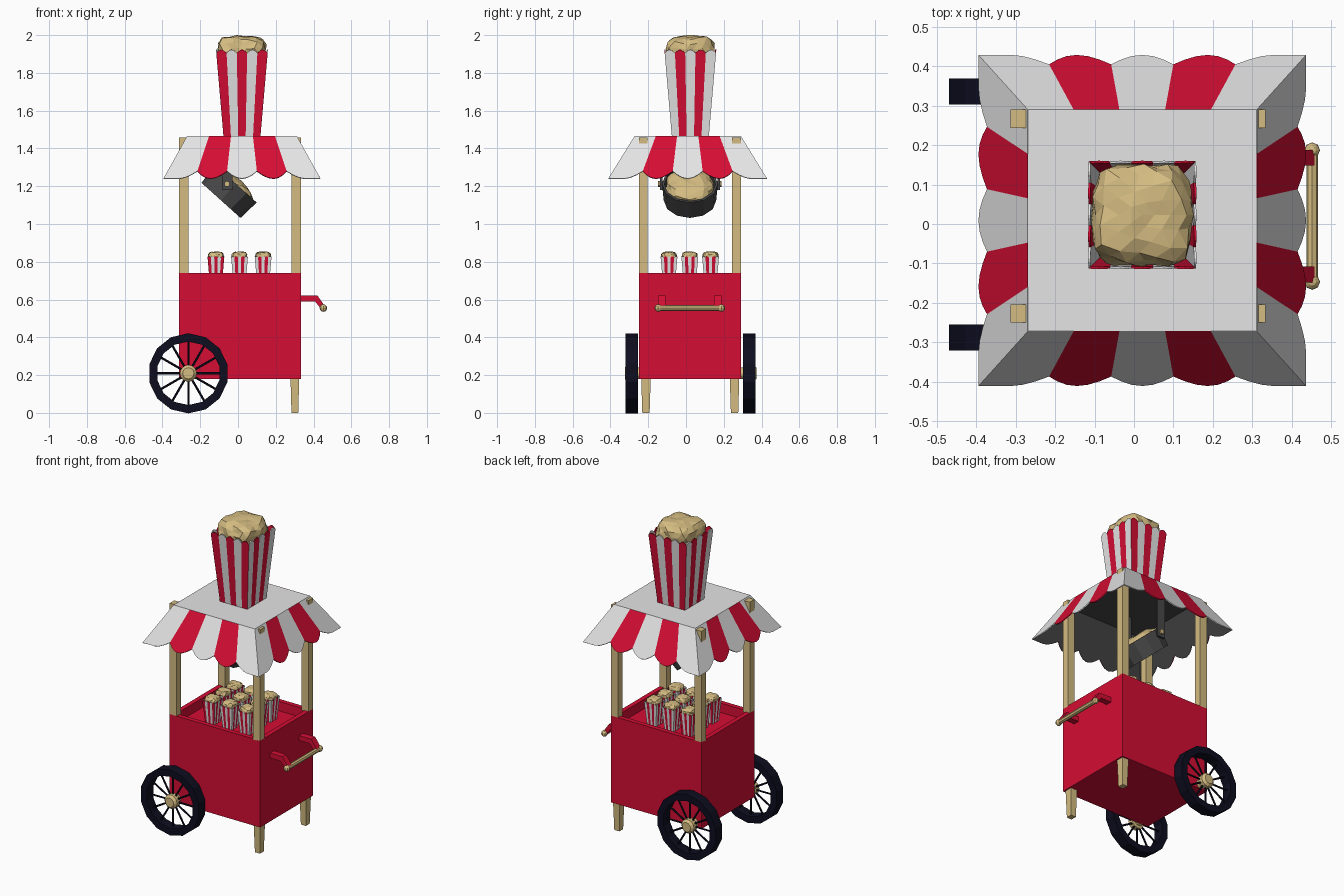
import bpy, bmesh, math, random
from mathutils import Vector, Matrix

if "Cube" in bpy.data.objects:
    bpy.data.objects.remove(bpy.data.objects["Cube"])


def material(name, rgb):
    m = bpy.data.materials.new(name)
    m.diffuse_color = (*rgb, 1)
    m.use_nodes = True
    m.node_tree.nodes["Principled BSDF"].inputs["Base Color"].default_value = m.diffuse_color
    return m


WHITE = material("white", (0.78, 0.78, 0.78))
RED = material("red", (0.66, 0.004, 0.033))
CREAM = material("cream", (0.66, 0.50, 0.22))
GREY = material("dark grey", (0.065, 0.065, 0.065))
NAVY = material("dark navy", (0.004, 0.004, 0.014))
CX, CY = 0.01, 0.02          # cart centre


def finish(name, bm, *mats):
    me = bpy.data.meshes.new(name)
    bm.to_mesh(me)
    bm.free()
    ob = bpy.data.objects.new(name, me)
    for m in mats:
        me.materials.append(m)
    bpy.context.collection.objects.link(ob)
    return ob


def add_box(bm, x, y, z, taper=1.0):
    """Box from min/max pairs; the bottom is scaled by taper."""
    size = Vector((x[1] - x[0], y[1] - y[0], z[1] - z[0]))
    mid = Vector((x[0] + x[1], y[0] + y[1], z[0] + z[1])) / 2
    for v in bmesh.ops.create_cube(bm, size=1)["verts"]:
        k = taper if v.co.z < 0 else 1
        v.co = mid + Vector((v.co.x * size.x * k, v.co.y * size.y * k, v.co.z * size.z))


def box(name, mat, x, y, z, taper=1.0):
    bm = bmesh.new()
    add_box(bm, x, y, z, taper)
    return finish(name, bm, mat)


def add_rod(bm, a, b, r, n=8):
    a, b = Vector(a), Vector(b)
    rot = (b - a).to_track_quat("Z", "Y").to_matrix().to_4x4()
    bmesh.ops.create_cone(bm, cap_ends=True, segments=n, radius1=r, radius2=r,
                          depth=(b - a).length, matrix=Matrix.Translation((a + b) / 2) @ rot)


def lathe(name, mat, profile, n, matrix, closed=False):
    """Revolve (radius, height) points about local z."""
    bm = bmesh.new()
    rings = [[bm.verts.new((r * math.cos(2 * math.pi * i / n), r * math.sin(2 * math.pi * i / n), h))
              for i in range(n)] for r, h in profile]
    pairs = list(zip(rings, rings[1:])) + ([(rings[-1], rings[0])] if closed else [])
    for p, q in pairs:
        for i in range(n):
            j = (i + 1) % n
            bm.faces.new((p[i], p[j], q[j], q[i]))
    if not closed:
        bm.faces.new(rings[0][::-1])
        bm.faces.new(rings[-1])
    bmesh.ops.recalc_face_normals(bm, faces=bm.faces)
    bm.transform(matrix)
    return finish(name, bm, mat)


def scalloped(name, centre, half0, z0, half1, z1, bump, red_first, thick, lined=False):
    """Four striped sloping sides with a scalloped free edge (z1 side)."""
    bm = bmesh.new()
    for side in range(4):
        def point(t, v):
            hx, hy = (a + (b - a) * v for a, b in zip(half0, half1))
            s = 2 * t - 1
            x, y = ((s * hx, -hy), (hx, s * hy), (-s * hx, hy), (-hx, -s * hy))[side]
            return bm.verts.new((centre[0] + x, centre[1] + y, z0 + (z1 - z0) * v))
        for k in range(5):
            pts = [point(k / 5, 0), point((k + 1) / 5, 0)]
            for i in range(6, -1, -1):
                u = i / 6
                w = u
                if lined and k == 0:      # corner lobes wrap around the corner
                    w = max(u, 0.5)
                if lined and k == 4:
                    w = min(u, 0.5)
                pts.append(point((k + u) / 5, 1 + bump * math.sin(math.pi * w)))
            f = bm.faces.new(pts if z1 > z0 else pts[::-1])
            f.material_index = (k + red_first[side % 2]) % 2
    bmesh.ops.remove_doubles(bm, verts=bm.verts, dist=0.0005)
    ob = finish(name, bm, WHITE, RED, *([GREY] if lined else []))
    mod = ob.modifiers.new("thickness", "SOLIDIFY")
    mod.thickness, mod.offset = thick, -1
    mod.material_offset = 2 if lined else 0
    return ob


def popcorn(name, size, seed, matrix, n=4):
    """Lumpy rounded-square heap whose highest point is exactly size.z."""
    rnd = random.Random(seed)
    bm = bmesh.new()
    bmesh.ops.create_icosphere(bm, subdivisions=3, radius=1)
    for v in bm.verts:
        k = (abs(v.co.x) ** n + abs(v.co.y) ** n + abs(v.co.z) ** n) ** (1 / n)
        v.co *= rnd.uniform(0.88, 1.0) / k
    top = max(v.co.z for v in bm.verts)
    for v in bm.verts:
        v.co = Vector((v.co.x * size[0], v.co.y * size[1], v.co.z / top * size[2]))
    bm.transform(matrix)
    return finish(name, bm, CREAM)


def tub(name, x, y, z, s, red_first, seed):
    """Striped popcorn tub with a base and a heap."""
    scalloped(name, (x, y), (0.098 * s, 0.098 * s), z, (0.136 * s, 0.136 * s), z + 0.44 * s,
              0.04, red_first, 0.006 * s)
    box(name + "_base", WHITE, (x - 0.095 * s, x + 0.095 * s), (y - 0.095 * s, y + 0.095 * s),
        (z, z + 0.01 * s))
    popcorn(name + "_popcorn", (0.133 * s, 0.133 * s, 0.1 * s), seed,
            Matrix.Translation((x, y, z + 0.435 * s)))


# cart body: open tray on top
bm = bmesh.new()
add_box(bm, (-0.313, 0.333), (-0.25, 0.29), (0.18, 0.74))
bm.normal_update()
top = max(bm.faces, key=lambda f: f.calc_center_median().z)
bmesh.ops.inset_region(bm, faces=[top], thickness=0.042)
bmesh.ops.inset_region(bm, faces=[top], thickness=0.001, depth=-0.06)
finish("cart_body", bm, RED)

# corner posts and the two tapered legs
for sx, x in (("left", (-0.313, -0.263)), ("right", (0.283, 0.333))):
    for sy, y in (("front", (-0.25, -0.204)), ("back", (0.244, 0.29))):
        box(f"{sy}_{sx}_post", CREAM, x, y, (0.735, 1.457))
for sy, y in (("front", (-0.237, -0.187)), ("back", (0.232, 0.282))):
    box(f"{sy}_leg", CREAM, (0.278, 0.324), y, (0, 0.181), 0.78)

# roof plate (dark underneath) and striped scalloped awning
RX, RY = 0.021, 0.009
bm = bmesh.new()
add_box(bm, (RX - 0.29, RX + 0.29), (RY - 0.281, RY + 0.281), (1.455, 1.465))
bm.normal_update()
for f in bm.faces:
    f.material_index = 1 if f.normal.z < -0.5 else 0
finish("roof_plate", bm, WHITE, GREY)
scalloped("awning", (RX, RY), (0.291, 0.282), 1.465, (0.394, 0.396), 1.28, 0.21, (0, 0), 0.006, True)

# large tub on the roof and nine small tubs in the tray
tub("roof_tub", 0.021, 0.023, 1.465, 1.0, (1, 0), 3)
for i in range(3):
    for j in range(3):
        tub(f"small_tub_{i}_{j}", -0.117 + 0.125 * i, -0.09 + 0.11 * j, 0.68, 0.325,
            (1, 0) if i == 0 else (0, 0), 10 + 3 * i + j)

# tilted kettle with popcorn, hung from two brackets
kettle = Matrix.Translation((-0.09, 0.021, 1.125)) @ Matrix.Rotation(math.radians(42), 4, "Y")
lathe("kettle", GREY, [(0.139, 0), (0.148, 0.118), (0.136, 0.118), (0.13, 0.06)], 12, kettle)
popcorn("kettle_popcorn", (0.132, 0.132, 0.065), 5, kettle @ Matrix.Translation((0, 0, 0.085)), 2.6)
for side, s in (("front", -1), ("back", 1)):
    y = 0.021 + s * 0.152
    box(f"{side}_kettle_bracket", GREY, (-0.085, -0.03), (y - 0.006, y + 0.006), (1.18, 1.457))
    bm = bmesh.new()
    add_rod(bm, (-0.058, y - s * 0.02, 1.212), (-0.058, y + s * 0.016, 1.212), 0.015, 10)
    finish(f"{side}_kettle_bolt", bm, CREAM)

# wheels: tyre ring, twelve spokes and hub
WX, WZ = -0.263, 0.2095
for side, y, s in (("front", -0.288, -1), ("back", 0.336, 1)):
    place = Matrix.Translation((WX, y, WZ)) @ Matrix.Rotation(math.radians(90), 4, "X") \
        @ Matrix.Rotation(math.pi / 14, 4, "Z")
    lathe(f"{side}_tyre", NAVY, [(0.212, -0.033), (0.212, 0.033), (0.168, 0.033), (0.168, -0.033)],
          14, place, True)
    bm = bmesh.new()
    for k in range(12):
        a = math.radians(30 * k)
        d = Vector((math.cos(a), 0, math.sin(a)))
        c = Vector((WX, y, WZ))
        add_rod(bm, c + d * 0.02, c + d * 0.172, 0.006, 6)
    finish(f"{side}_spokes", bm, NAVY)
    hub = Matrix.Translation((WX, y, WZ)) @ Matrix.Rotation(math.radians(-90 * s), 4, "X")
    lathe(f"{side}_hub", CREAM, [(0.03, -0.045), (0.03, -0.015), (0.045, -0.012), (0.045, 0.022),
                                 (0.03, 0.036)], 12, hub)

# push handle: two bent red arms and a bar with ball ends
for side, s in (("front", -1), ("back", 1)):
    bm = bmesh.new()
    path = [(0.33, 0.622), (0.42, 0.622), (0.46, 0.565), (0.438, 0.552), (0.408, 0.59), (0.33, 0.59)]
    f = bm.faces.new([bm.verts.new((x, CY + s * 0.148 - 0.02, z)) for x, z in path])
    ext = bmesh.ops.extrude_face_region(bm, geom=[f], use_keep_orig=True)
    bmesh.ops.translate(bm, vec=(0, 0.04, 0), verts=[v for v in ext["geom"] if isinstance(v, bmesh.types.BMVert)])
    bmesh.ops.recalc_face_normals(bm, faces=bm.faces)
    finish(f"{side}_handle_arm", bm, RED)
bm = bmesh.new()
add_rod(bm, (0.452, CY - 0.17, 0.555), (0.452, CY + 0.17, 0.555), 0.015, 8)
for s in (-1, 1):
    bmesh.ops.create_uvsphere(bm, u_segments=8, v_segments=6, radius=0.02,
                              matrix=Matrix.Translation((0.452, CY + s * 0.167, 0.555)))
finish("handle_bar", bm, CREAM)
